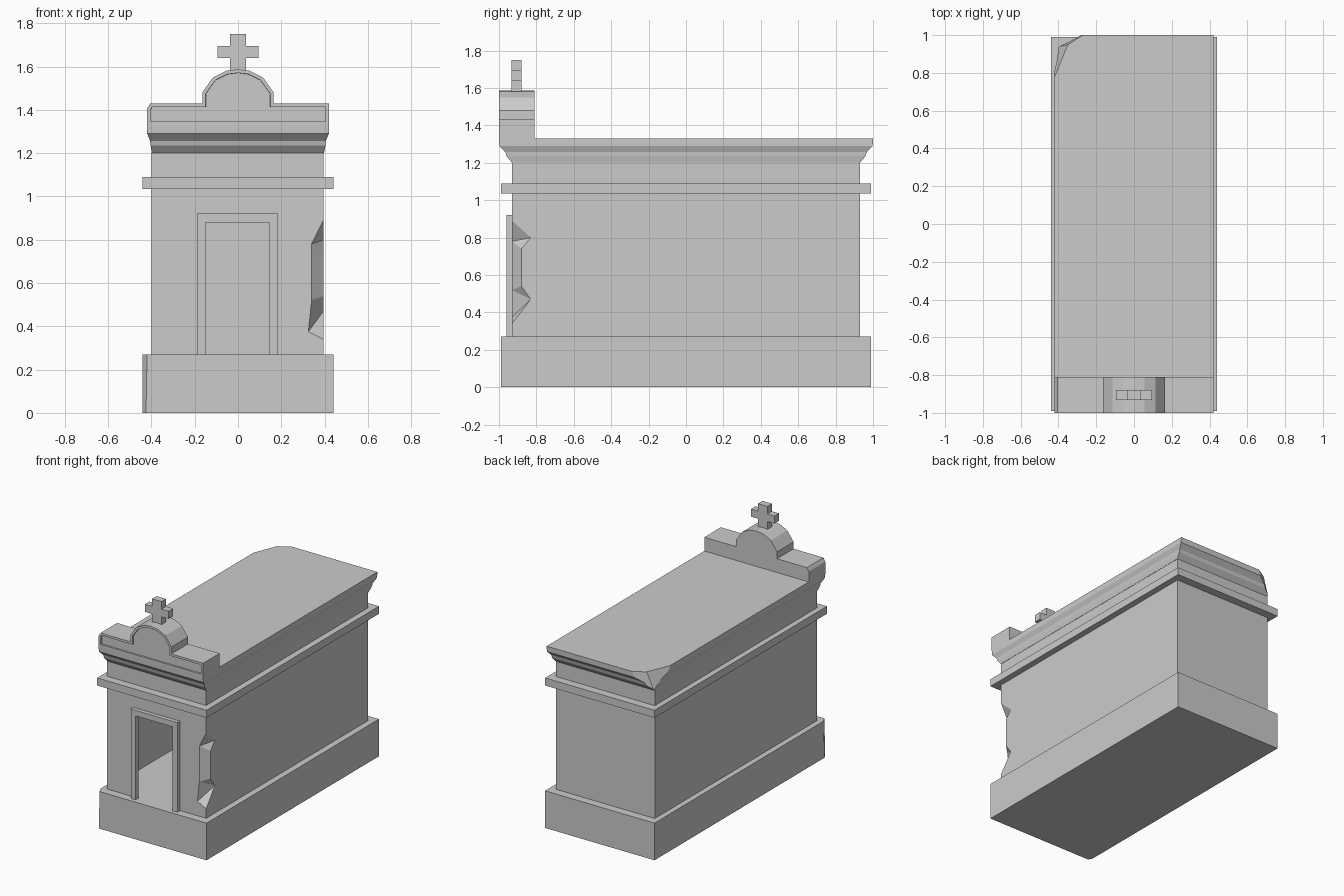
import bpy, bmesh, math
from mathutils import Vector

if "Cube" in bpy.data.objects:
    bpy.data.objects.remove(bpy.data.objects["Cube"])


def finish(name, bm):
    bmesh.ops.recalc_face_normals(bm, faces=bm.faces)
    me = bpy.data.meshes.new(name)
    bm.to_mesh(me)
    bm.free()
    ob = bpy.data.objects.new(name, me)
    bpy.context.collection.objects.link(ob)
    return ob


def loft(rings):
    """Stack rectangles (half x, half y, z) into a closed solid."""
    bm = bmesh.new()
    loops = [[bm.verts.new((sx * hx, sy * hy, z)) for sx, sy in
              ((-1, -1), (1, -1), (1, 1), (-1, 1))] for hx, hy, z in rings]
    for a, b in zip(loops, loops[1:]):
        for i in range(4):
            j = (i + 1) % 4
            bm.faces.new((a[i], a[j], b[j], b[i]))
    bm.faces.new(loops[0][::-1])
    bm.faces.new(loops[-1])
    return bm


def chip(bm, a, b, c):
    """Slice off the corner beyond the plane a-b-c (the model centre is kept)."""
    a, b, c = Vector(a), Vector(b), Vector(c)
    n = (b - a).cross(c - a).normalized()
    if n.dot(Vector((0, 0, a.z)) - a) > 0:
        n = -n
    bmesh.ops.bisect_plane(bm, geom=bm.verts[:] + bm.edges[:] + bm.faces[:],
                           plane_co=a, plane_no=n, clear_outer=True)
    bmesh.ops.holes_fill(bm, edges=[e for e in bm.edges if e.is_boundary])


def prism(pts, y0, y1, inset=0):
    """Extrude an xz outline from front y0 to back y1, with optional sunk front panel."""
    bm = bmesh.new()
    front = bm.faces.new([bm.verts.new((x, y0, z)) for x, z in pts])
    back = bmesh.ops.extrude_face_region(bm, geom=[front], use_keep_orig=True)
    bmesh.ops.translate(bm, vec=(0, y1 - y0, 0),
                        verts=[v for v in back['geom'] if isinstance(v, bmesh.types.BMVert)])
    bmesh.ops.recalc_face_normals(bm, faces=bm.faces)
    if inset:
        bmesh.ops.inset_region(bm, faces=[front], thickness=inset, use_even_offset=True)
        bmesh.ops.inset_region(bm, faces=[front], thickness=0.001, depth=-0.012)
    return bm


# Plinth with worn front left edge
bm = loft([(0.44, 0.99, 0), (0.44, 0.99, 0.27)])
chip(bm, (-0.42, -0.99, 0.27), (-0.44, -0.95, 0.27), (-0.425, -0.99, 0))
finish("plinth", bm)

# Hollow chamber walls, with doorway and broken front right corner
L, R, F, B, Z0, Z1 = -0.40, 0.395, -0.93, 0.93, 0.27, 1.205
T, Bt = (R, F, 0.89), (R, F, 0.34)
f1, f2, f3 = (0.34, F, 0.78), (0.34, F, 0.52), (0.325, F, 0.375)
s1, s2, s3, s4 = (R, -0.83, 0.80), (R, -0.88, 0.74), (R, -0.88, 0.54), (R, -0.83, 0.47)
faces = [
    [(L, F, Z0), (-0.15, F, Z0), (-0.15, F, 0.88), (0.145, F, 0.88), (0.145, F, Z0),
     (R, F, Z0), Bt, f3, f2, f1, T, (R, F, Z1), (L, F, Z1)],
    [(R, F, Z0), (R, B, Z0), (R, B, Z1), (R, F, Z1), T, s1, s2, s3, s4, Bt],
    [(R, B, Z0), (L, B, Z0), (L, B, Z1), (R, B, Z1)],
    [(L, B, Z0), (L, F, Z0), (L, F, Z1), (L, B, Z1)],
    [T, f1, s1], [f1, s2, s1], [f1, f2, s3, s2], [f2, s4, s3], [f2, f3, s4], [f3, Bt, s4]]
bm = bmesh.new()
for f in faces:
    bm.faces.new([bm.verts.new(p) for p in f])
bmesh.ops.remove_doubles(bm, verts=bm.verts, dist=1e-4)
finish("chamber_walls", bm)

# Door surround
finish("door_frame", prism([(-0.19, Z0), (-0.15, Z0), (-0.15, 0.88), (0.145, 0.88),
                            (0.145, Z0), (0.185, Z0), (0.185, 0.92), (-0.19, 0.92)],
                           -0.96, -0.93))

# String course
finish("string_course", loft([(0.44, 0.99, 1.035), (0.44, 0.99, 1.09)]))

# Roof slab with moulded cornice and broken back left corner
bm = loft([(0.397, 0.93, 1.20), (0.404, 0.96, 1.235), (0.406, 0.966, 1.257),
           (0.42, 0.998, 1.29), (0.42, 1.0, 1.33)])
chip(bm, (-0.42, 0.78, 1.33), (-0.35, 0.95, 1.33), (-0.40, 0.93, 1.21))
chip(bm, (-0.35, 0.95, 1.33), (-0.27, 1.0, 1.33), (-0.39, 0.94, 1.23))
finish("roof_cornice", bm)

# Arched front parapet with sunk panel
arc = [(0.165, 1.43), (0.165, 1.48), (0.115, 1.55), (0.055, 1.58)]
outline = ([(-0.42, 1.33), (0.42, 1.33), (0.42, 1.43)] + arc + [(0, 1.587)]
           + [(-x, z) for x, z in arc[::-1]] + [(-0.405, 1.43), (-0.42, 1.405)])
parapet = finish("front_parapet", prism(outline, -1.0, -0.81, 0.016))

# Cross finial
w, a, lo, hi, top = 0.038, 0.095, 1.64, 1.695, 1.75
half = [(w, 1.57), (w, lo), (a, lo), (a, hi), (w, hi), (w, top)]
finish("cross_finial", prism(half + [(-x, z) for x, z in half[::-1]], -0.932, -0.88))
